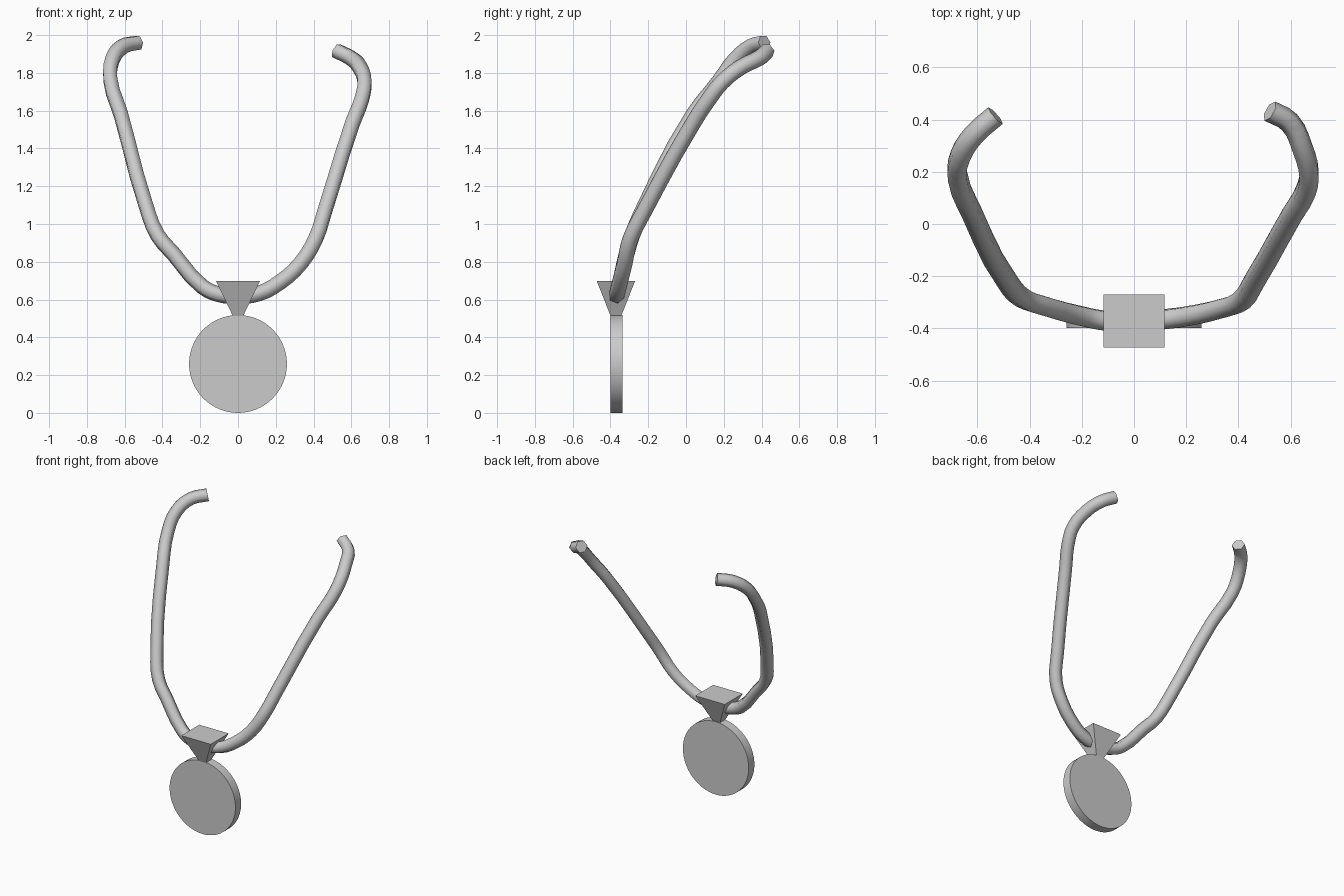
import bpy, bmesh, math
from math import radians

if "Cube" in bpy.data.objects:
    bpy.data.objects.remove(bpy.data.objects["Cube"])


def smooth(obj, angle):
    bpy.ops.object.select_all(action='DESELECT')
    obj.select_set(True)
    bpy.context.view_layer.objects.active = obj
    bpy.ops.object.shade_smooth_by_angle(angle=radians(angle))


# Neck cord: six-sided tube swept along an open, slightly irregular loop
path = [
    (-0.53, 0.415, 1.96), (-0.61, 0.345, 1.94), (-0.665, 0.26, 1.87),
    (-0.675, 0.18, 1.76), (-0.62, 0.04, 1.58), (-0.485, -0.22, 1.09),
    (-0.425, -0.285, 0.94), (-0.34, -0.315, 0.84), (-0.19, -0.355, 0.67),
    (-0.11, -0.37, 0.63), (0.0, -0.37, 0.618), (0.11, -0.365, 0.632),
    (0.22, -0.35, 0.69), (0.33, -0.325, 0.79), (0.41, -0.295, 0.92),
    (0.46, -0.22, 1.07), (0.605, 0.035, 1.53), (0.655, 0.12, 1.66),
    (0.67, 0.19, 1.75), (0.645, 0.29, 1.83), (0.595, 0.39, 1.88),
    (0.52, 0.432, 1.917),
]
curve = bpy.data.curves.new("cord_path", 'CURVE')
curve.dimensions = '3D'
curve.resolution_u = 3
curve.bevel_depth = 0.042
curve.bevel_resolution = 1
curve.use_fill_caps = True
spline = curve.splines.new('BEZIER')
spline.bezier_points.add(len(path) - 1)
for point, co in zip(spline.bezier_points, path):
    point.co = co
    point.handle_left_type = point.handle_right_type = 'AUTO'
cord = bpy.data.objects.new("neck_cord", curve)
bpy.context.collection.objects.link(cord)
cord.select_set(True)
bpy.context.view_layer.objects.active = cord
bpy.ops.object.convert(target='MESH')
cord = bpy.context.object
bm = bmesh.new()
bm.from_mesh(cord.data)
bmesh.ops.remove_doubles(bm, verts=bm.verts, dist=0.0005)
bmesh.ops.recalc_face_normals(bm, faces=bm.faces)
bm.to_mesh(cord.data)
bm.free()
smooth(cord, 65)

# Medal disc, facing the front
bpy.ops.mesh.primitive_cylinder_add(vertices=64, radius=0.259, depth=0.064,
                                    location=(0, -0.367, 0.259),
                                    rotation=(radians(90), 0, 0))
medal = bpy.context.object
medal.name = "medal_disc"
smooth(medal, 40)

# Hanger: upside-down cut pyramid joining the cord to the medal
bpy.ops.mesh.primitive_cube_add(size=2, location=(0, -0.371, 0))
hanger = bpy.context.object
hanger.name = "medal_hanger"
for v in hanger.data.vertices:
    top = v.co.z > 0
    v.co.x *= 0.116 if top else 0.026
    v.co.y *= 0.101 if top else 0.027
    v.co.z = 0.697 if top else 0.51
